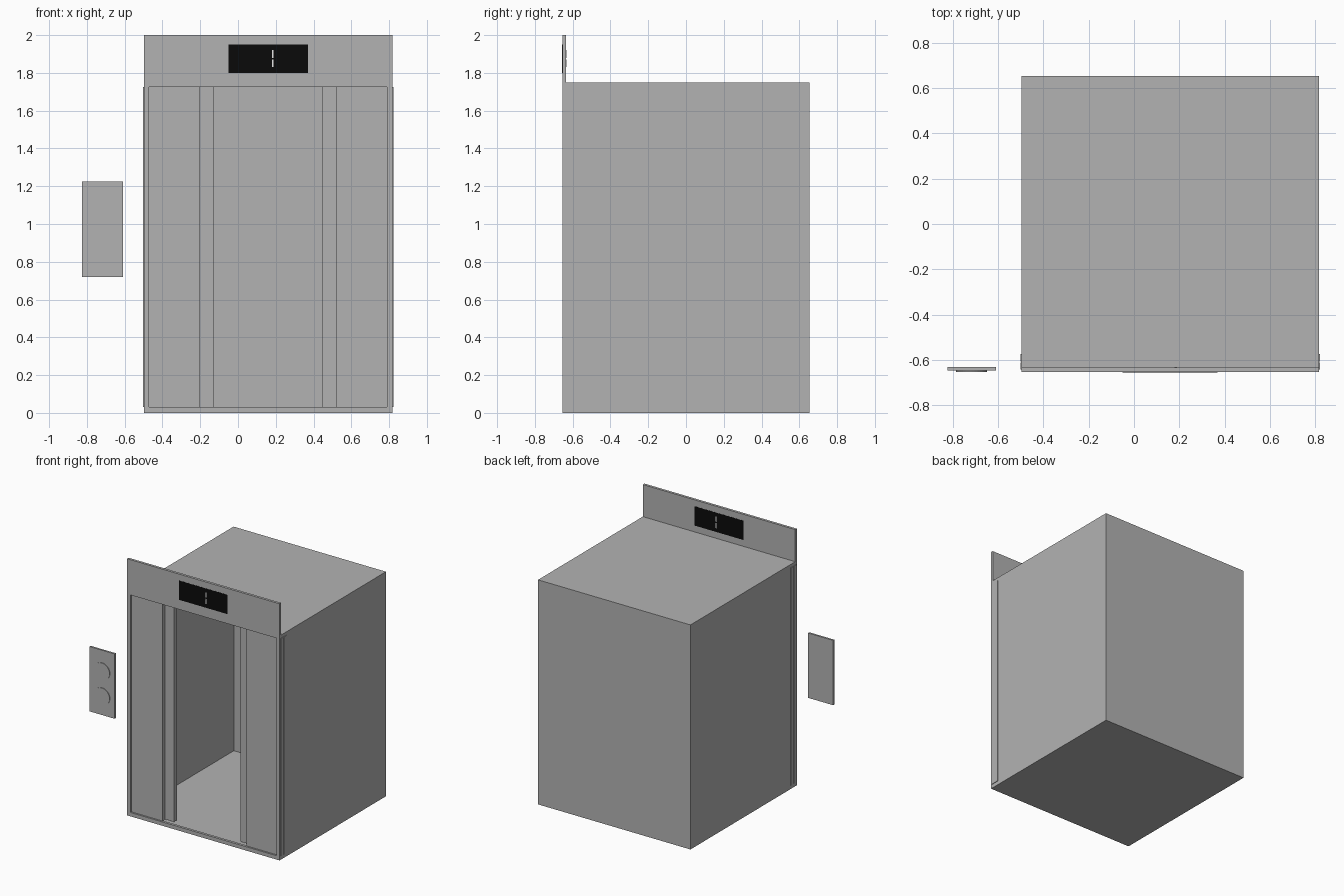
import bpy, bmesh, math
from mathutils import Matrix

if "Cube" in bpy.data.objects:
    bpy.data.objects.remove(bpy.data.objects["Cube"])


def material(name, value):
    m = bpy.data.materials.new(name)
    m.diffuse_color = (value, value, value, 1)
    m.use_nodes = True
    m.node_tree.nodes["Principled BSDF"].inputs["Base Color"].default_value = m.diffuse_color
    return m


STEEL = material("steel grey", 0.45)
BLACK = material("display black", 0.003)
WHITE = material("indicator white", 0.8)


def finish(name, bm, mat):
    bmesh.ops.recalc_face_normals(bm, faces=bm.faces)
    me = bpy.data.meshes.new(name)
    bm.to_mesh(me)
    bm.free()
    me.materials.append(mat)
    ob = bpy.data.objects.new(name, me)
    bpy.context.collection.objects.link(ob)
    return ob


def box(name, x, y, z, mat=STEEL):
    """Box from (min, max) ranges on each axis."""
    bm = bmesh.new()
    bmesh.ops.create_cube(bm, size=1)
    for v in bm.verts:
        v.co = [r[0] if c < 0 else r[1] for c, r in zip(v.co, (x, y, z))]
    return finish(name, bm, mat)


X0, X1 = -0.497, 0.817          # car width
MID = (X0 + X1) / 2
FRONT, FRAME_BACK, BACK = -0.655, -0.635, 0.655
ROOF, T = 1.75, 0.01

# Car: open-fronted shell, swept as a tray with solid walls
bm = bmesh.new()
bmesh.ops.create_cube(bm, size=1)
for v in bm.verts:
    v.co.x = X0 if v.co.x < 0 else X1
    v.co.y = FRAME_BACK if v.co.y < 0 else BACK
    v.co.z = 0 if v.co.z < 0 else ROOF
bmesh.ops.recalc_face_normals(bm, faces=bm.faces)
bmesh.ops.delete(bm, geom=[f for f in bm.faces if f.normal.y < -0.5], context='FACES')
car = finish("car_shell", bm, STEEL)
solid = car.modifiers.new("wall_thickness", 'SOLIDIFY')
solid.thickness = T
solid.offset = -1
solid.use_even_offset = True

# Front frame: one outline with a door opening
bm = bmesh.new()
outer = [(X0, 0), (X1, 0), (X1, 2), (X0, 2)]
inner = [(-0.47, 0.03), (0.79, 0.03), (0.79, 1.725), (-0.47, 1.725)]
vo = [bm.verts.new((x, FRONT, z)) for x, z in outer]
vi = [bm.verts.new((x, FRONT, z)) for x, z in inner]
faces = [bm.faces.new((vo[i], vo[(i + 1) % 4], vi[(i + 1) % 4], vi[i])) for i in range(4)]
ext = bmesh.ops.extrude_face_region(bm, geom=faces, use_keep_orig=True)
for g in ext["geom"]:
    if isinstance(g, bmesh.types.BMVert):
        g.co.y = FRAME_BACK
finish("front_frame", bm, STEEL)

# Sliding doors: two overlapping leaves on each side, ends poke past the walls
for side, s in (("left", -1), ("right", 1)):
    for leaf, gap, y in (("outer", 0.361, (-0.642, -0.612)),
                         ("inner", 0.286, (-0.608, -0.574))):
        ends = sorted((MID + s * gap, MID + s * 0.662))
        box(f"{side}_{leaf}_door", ends, y, (0.03, 1.725))

# Floor display, seen from both sides, with a two-part indicator bar
box("floor_display", (-0.05, 0.37), (FRONT - 0.001, FRAME_BACK + 0.001), (1.8, 1.95), BLACK)
for i, z in enumerate(((1.83, 1.87), (1.88, 1.92))):
    box(f"indicator_bar_{i + 1}", (0.18, 0.189), (FRONT - 0.002, FRAME_BACK + 0.003), z, WHITE)

# Call panel with two round buttons
box("call_panel", (-0.825, -0.61), (-0.648, -0.633), (0.72, 1.225))
for i, z in enumerate((0.865, 1.06)):
    bm = bmesh.new()
    bmesh.ops.create_cone(bm, cap_ends=True, segments=32, radius1=0.068, radius2=0.068,
                          depth=0.008,
                          matrix=Matrix.Translation((-0.718, -0.649, z))
                          @ Matrix.Rotation(math.pi / 2, 4, 'X'))
    finish(f"call_button_{i + 1}", bm, STEEL)
